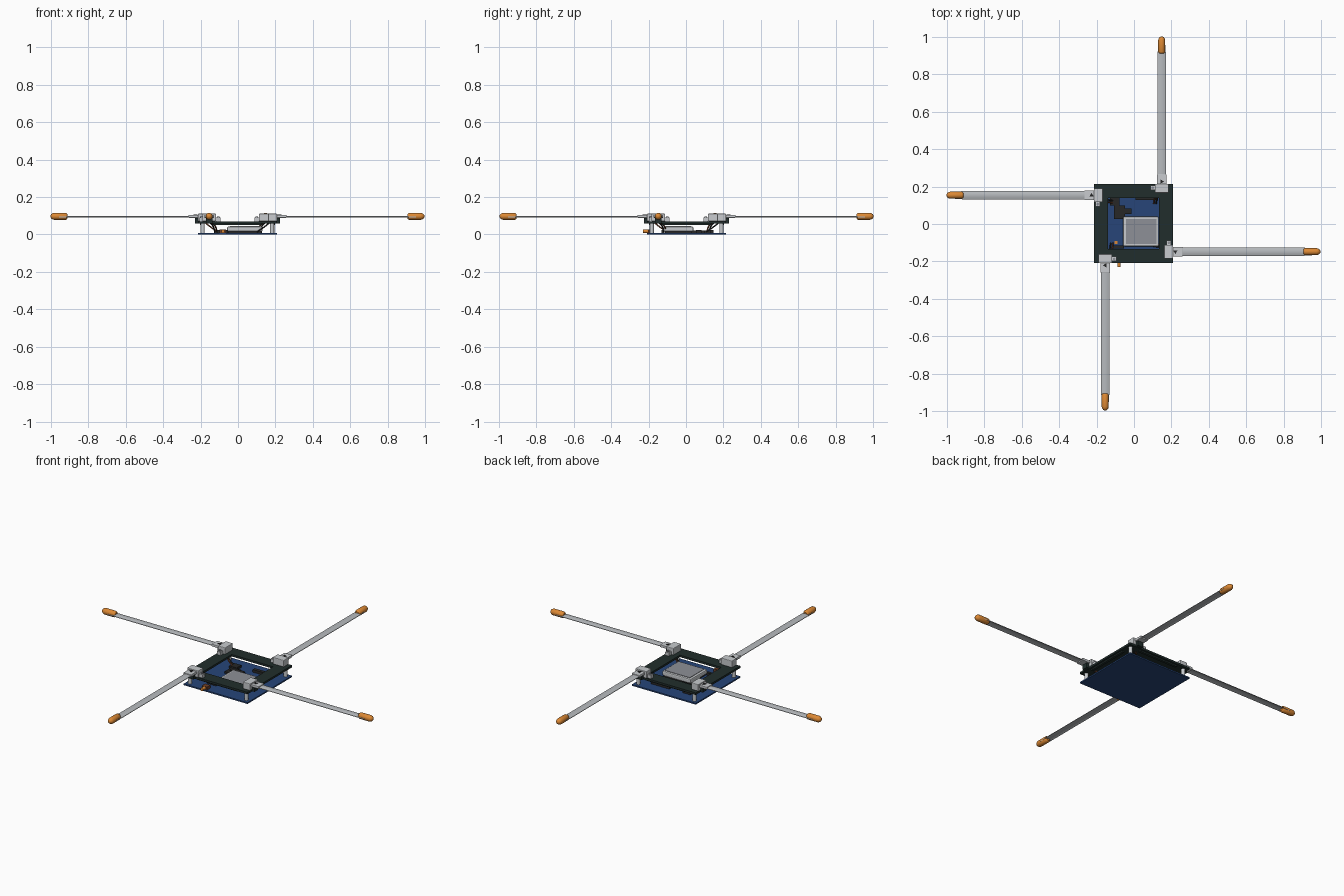
import bpy, bmesh, math
from mathutils import Matrix, Vector

if "Cube" in bpy.data.objects:
    bpy.data.objects.remove(bpy.data.objects["Cube"])

CX, CY = -0.003, 0.003          # centre of the four-way symmetry
HALF = 0.211                    # half width of the square body


def material(name, r, g, b):
    m = bpy.data.materials.new(name)
    m.use_nodes = True
    m.diffuse_color = (r, g, b, 1)
    m.node_tree.nodes["Principled BSDF"].inputs["Base Color"].default_value = (r, g, b, 1)
    return m


BLUE = material("board_blue", 0.02, 0.06, 0.19)
GREEN = material("dark_green", 0.015, 0.027, 0.025)
SILVER = material("light_silver", 0.58, 0.6, 0.62)
TAPE = material("spring_steel", 0.47, 0.49, 0.51)
GREY = material("shield_grey", 0.27, 0.28, 0.31)
ORANGE = material("tip_orange", 0.72, 0.25, 0.035)
BLACK = material("chip_black", 0.02, 0.02, 0.02)
BROWN = material("wire_brown", 0.16, 0.05, 0.02)


def finish(name, bm, mat, turn=0, smooth=False):
    """Turn a bmesh into an object, spun by quarter turns about the centre."""
    bmesh.ops.recalc_face_normals(bm, faces=bm.faces)
    bm.transform(Matrix.Translation((CX, CY, 0)) @ Matrix.Rotation(turn * math.pi / 2, 4, "Z"))
    me = bpy.data.meshes.new(name)
    bm.to_mesh(me)
    bm.free()
    me.materials.append(mat)
    ob = bpy.data.objects.new(name, me)
    bpy.context.collection.objects.link(ob)
    if smooth:
        bpy.ops.object.select_all(action="DESELECT")
        ob.select_set(True)
        bpy.context.view_layer.objects.active = ob
        bpy.ops.object.shade_smooth_by_angle(angle=math.radians(35))
    return ob


def box(name, mat, x, y, z, turn=0, bevel=0):
    """Box from (min, max) ranges."""
    bm = bmesh.new()
    bmesh.ops.create_cube(bm, size=1)
    for v in bm.verts:
        v.co = [r[0] if c < 0 else r[1] for c, r in zip(v.co, (x, y, z))]
    if bevel:
        bmesh.ops.bevel(bm, geom=bm.edges[:], offset=bevel, segments=2, affect="EDGES", profile=0.5)
    return finish(name, bm, mat, turn)


def cylinder(name, mat, start, end, radius, turn=0, sides=16):
    a, b = Vector(start), Vector(end)
    bm = bmesh.new()
    bmesh.ops.create_cone(bm, cap_ends=True, segments=sides, radius1=radius, radius2=radius, depth=(b - a).length)
    bm.transform(Matrix.Translation((a + b) / 2) @ (b - a).to_track_quat("Z", "Y").to_matrix().to_4x4())
    return finish(name, bm, mat, turn, True)


def loft(name, mat, rings, turn=0, smooth=True):
    """Skin a list of closed rings and cap both ends."""
    bm = bmesh.new()
    loops = [[bm.verts.new(p) for p in ring] for ring in rings]
    for a, b in zip(loops, loops[1:]):
        n = len(a)
        for i in range(n):
            bm.faces.new((a[i], a[(i + 1) % n], b[(i + 1) % n], b[i]))
    bm.faces.new(loops[0][::-1])
    bm.faces.new(loops[-1])
    return finish(name, bm, mat, turn, smooth)


def wire(name, mat, points, turn):
    cu = bpy.data.curves.new(name, "CURVE")
    cu.dimensions = "3D"
    cu.bevel_depth = 0.004
    cu.bevel_resolution = 2
    sp = cu.splines.new("BEZIER")
    sp.bezier_points.add(len(points) - 1)
    spin = Matrix.Rotation(turn * math.pi / 2, 4, "Z")
    for p, co in zip(sp.bezier_points, points):
        p.co = spin @ Vector(co) + Vector((CX, CY, 0))
        p.handle_left_type = p.handle_right_type = "AUTO"
    cu.materials.append(mat)
    bpy.context.collection.objects.link(bpy.data.objects.new(name, cu))


def tape_ring(x, width, y, z):
    """Shallow arched cross-section of a spring tape."""
    steps = [-1, -0.5, 0, 0.5, 1]
    top = [(x, y + t * width / 2, z + 0.003 - 0.005 * t * t) for t in steps]
    return top + [(px, py, pz - 0.003) for px, py, pz in reversed(top)]


# Body: base board and open top frame
box("base_board", BLUE, (-HALF, HALF), (-HALF, HALF), (0, 0.008))
HOLE = 0.137
for k in range(4):
    box("top_frame_side", GREEN, (-HALF, HOLE), (-HALF, -HOLE), (0.058, 0.07), k)
    box("frame_lip", GREEN, (-0.13, 0.13), (-0.2, -0.185), (0.05, 0.058), k)
    cylinder("standoff", SILVER, (0.186, -0.186, 0.008), (0.186, -0.186, 0.058), 0.011, k)

# Electronics on the board
box("shield_can", SILVER, (-0.055, 0.135), (-0.122, 0.036), (0.016, 0.042), bevel=0.006)
box("shield_lid", GREY, (-0.041, 0.124), (-0.109, 0.024), (0.04, 0.0445))
box("shield_base", BLACK, (-0.048, 0.128), (-0.115, 0.03), (0.008, 0.017))
box("large_chip", BLACK, (-0.105, -0.045), (0.025, 0.095), (0.008, 0.02))
box("tall_chip", BLACK, (-0.09, -0.01), (0.05, 0.08), (0.008, 0.024))
box("corner_chip", BLACK, (-0.125, -0.075), (0.095, 0.14), (0.008, 0.022))
box("rear_header", BLACK, (0.01, 0.13), (0.125, 0.145), (0.008, 0.024))
box("front_header", BLACK, (-0.11, -0.05), (-0.135, -0.118), (0.008, 0.024))
box("small_part", ORANGE, (-0.1, -0.085), (-0.11, -0.095), (0.008, 0.014))

# Coaxial socket on the front edge
box("socket_body", BROWN, (-0.095, -0.06), (-0.205, -0.175), (0.008, 0.026))
cylinder("socket_barrel", ORANGE, (-0.077, -0.232, 0.017), (-0.077, -0.2, 0.017), 0.009)

# Four arms, each with hinge, tape, tip and wires
ARM_Y, ARM_Z = -0.151, 0.097
for k in range(4):
    box("hinge_block", SILVER, (0.164, 0.212), (ARM_Y - 0.037, ARM_Y + 0.037), (0.07, 0.111), k, 0.004)
    box("hinge_latch", SILVER, (0.178, 0.202), (ARM_Y + 0.036, ARM_Y + 0.06), (0.07, 0.09), k)
    cylinder("hinge_screw", GREY, (0.19, ARM_Y + 0.048, 0.09), (0.19, ARM_Y + 0.048, 0.095), 0.007, k)
    box("hinge_bracket", GREEN, (0.205, 0.228), (ARM_Y - 0.017, ARM_Y + 0.017), (0.06, 0.092), k)
    box("tape_clamp", SILVER, (0.21, 0.262), (ARM_Y - 0.026, ARM_Y + 0.026), (0.089, 0.104), k, 0.003)
    cylinder("hinge_pivot", BLACK, (0.224, ARM_Y, 0.1), (0.224, ARM_Y, 0.107), 0.013, k, 3)

    loft("spring_tape", TAPE, [tape_ring(x, w, ARM_Y, ARM_Z) for x, w in
         ((0.25, 0.044), (0.915, 0.044), (0.925, 0.0385), (0.955, 0.0385))], k)

    # Rounded tip swept along the arm axis
    rings = []
    R, S = 0.0185, 0.909
    for x, r in ((S, 0.6), (S + 0.003, 0.83), (S + 0.009, 1), (0.98, 1),
                 (0.989, 0.87), (0.996, 0.6), (1.0, 0.2)):
        rings.append([(x, ARM_Y + R * r * math.cos(a), ARM_Z + R * r * math.sin(a))
                      for a in (i * math.tau / 16 for i in range(16))])
    loft("arm_tip", ORANGE, rings, k)

    for mat, off in ((BLACK, 0), (BROWN, 0.012)):
        wire("arm_wire", mat, [(0.175, ARM_Y + off, 0.066), (0.15, ARM_Y + 0.02 + off, 0.045),
                               (0.105, ARM_Y + 0.03 + off, 0.014)], k)
